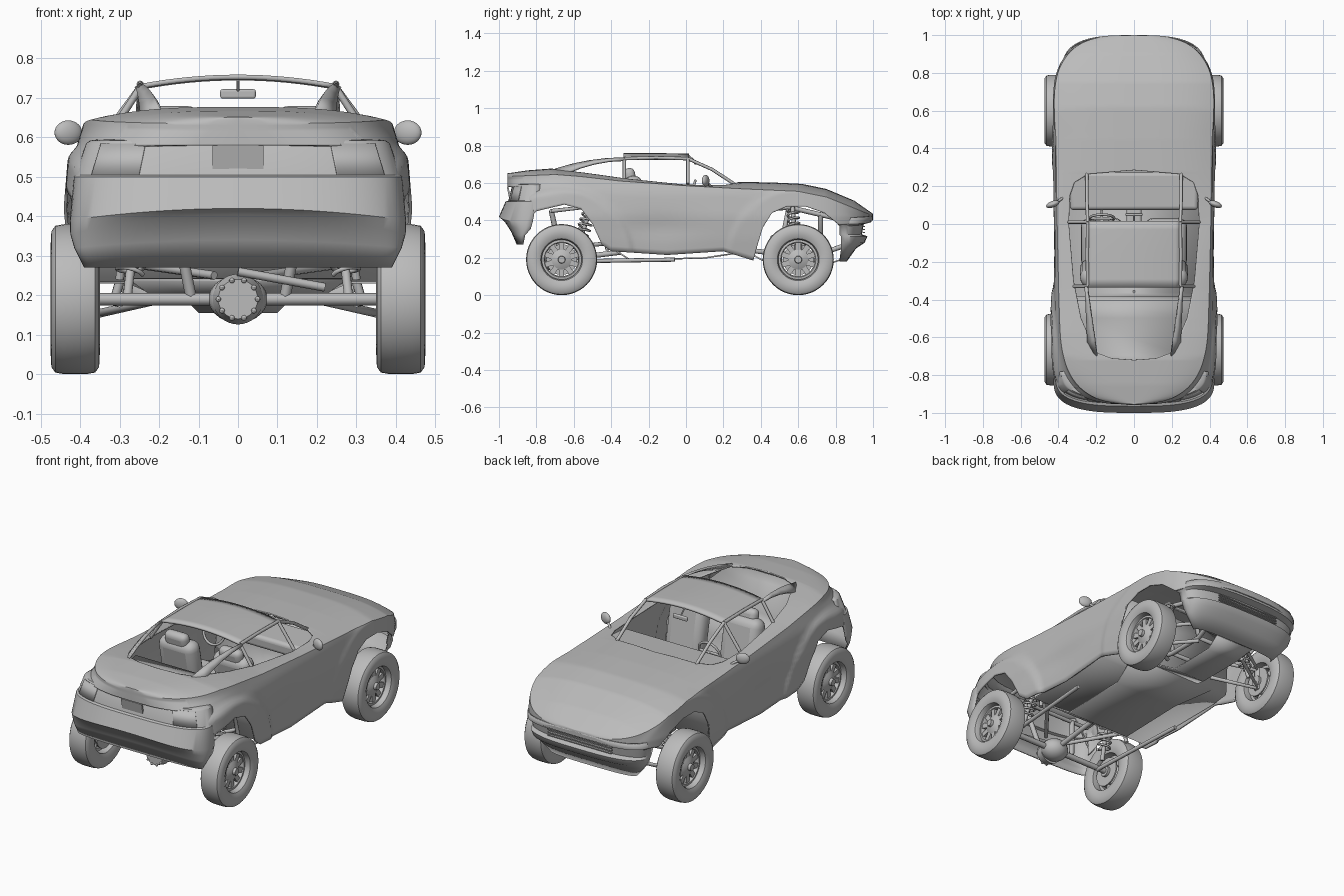
import bpy, bmesh, math
from mathutils import Vector, Matrix

if "Cube" in bpy.data.objects:
    bpy.data.objects.remove(bpy.data.objects["Cube"])

GREY = (0.5, 0.5, 0.5, 1)
grey = bpy.data.materials.new("plain grey")
grey.use_nodes = True
grey.diffuse_color = GREY
grey.node_tree.nodes["Principled BSDF"].inputs["Base Color"].default_value = GREY


def add_object(name, data, mirror=False, solid=0, bevel=0):
    ob = bpy.data.objects.new(name, data)
    bpy.context.collection.objects.link(ob)
    data.materials.append(grey)
    if mirror:
        ob.modifiers.new("mirror", "MIRROR").merge_threshold = 0.002
    if solid:
        m = ob.modifiers.new("thickness", "SOLIDIFY")
        m.thickness, m.offset = solid, -1
    if bevel:
        m = ob.modifiers.new("bevel", "BEVEL")
        m.width, m.segments = bevel, 4
    return ob


def finish(bm, name, **opts):
    bmesh.ops.remove_doubles(bm, verts=bm.verts, dist=0.0005)
    bmesh.ops.recalc_face_normals(bm, faces=bm.faces)
    mesh = bpy.data.meshes.new(name)
    bm.to_mesh(mesh)
    bm.free()
    ob = add_object(name, mesh, **opts)
    bpy.ops.object.select_all(action="DESELECT")
    ob.select_set(True)
    bpy.context.view_layer.objects.active = ob
    bpy.ops.object.shade_smooth_by_angle(angle=math.radians(35))
    return ob


def sheet(name, grid, **opts):
    bm = bmesh.new()
    rows = [[bm.verts.new(p) for p in row] for row in grid]
    for a, b in zip(rows, rows[1:]):
        for i in range(len(a) - 1):
            bm.faces.new((a[i], a[i + 1], b[i + 1], b[i]))
    return finish(bm, name, **opts)


def interp(table, t):
    if t <= table[0][0]:
        return table[0][1]
    for (a, va), (b, vb) in zip(table, table[1:]):
        if t <= b:
            return va + (vb - va) * (t - a) / (b - a)
    return table[-1][1]


def box(name, centre, size, tilt=0, **opts):
    bm = bmesh.new()
    m = Matrix.Translation(centre) @ Matrix.Rotation(tilt, 4, "X") @ Matrix.Diagonal((*size, 1))
    bmesh.ops.create_cube(bm, size=1, matrix=m)
    return finish(bm, name, **opts)


def ball(name, centre, size, turn=0, **opts):
    bm = bmesh.new()
    m = Matrix.Translation(centre) @ Matrix.Rotation(turn, 4, "Z") @ Matrix.Diagonal((*size, 1))
    bmesh.ops.create_uvsphere(bm, u_segments=24, v_segments=14, radius=1, matrix=m)
    return finish(bm, name, **opts)


def curve(name, paths, radius, mirror=True):
    cu = bpy.data.curves.new(name, "CURVE")
    cu.dimensions, cu.bevel_depth, cu.bevel_resolution, cu.use_fill_caps = "3D", radius, 2, True
    for pts in paths:
        sp = cu.splines.new("POLY")
        sp.points.add(len(pts) - 1)
        for p, co in zip(sp.points, pts):
            p.co = (*co, 1)
    return add_object(name, cu, mirror=mirror)


def coil_over(name, a, b, radius=0.03, turns=7):
    # damper with a spring wound around it
    a, b = Vector(a), Vector(b)
    curve(name + "_damper", [[a, b]], 0.012)
    q = (b - a).to_track_quat("Z", "Y")
    pts = []
    for i in range(turns * 14 + 1):
        w = i * math.tau / 14
        pts.append(a.lerp(b, 0.2 + 0.75 * i / turns / 14)
                   + q @ Vector((radius * math.cos(w), radius * math.sin(w), 0)))
    curve(name + "_spring", [pts], 0.006)


# Body shell: one half lofted along the length
REAR, FRONT, AXLE_Z = -0.665, 0.6, 0.19
lower = [(-.87, .58), (-.86, .39), (-.8, .45), (-.65, .485), (-.56, .46), (-.5, .38), (-.45, .27),
         (-.4, .235), (-.1, .215), (.2, .235), (.36, .185), (.38, .26), (.41, .36), (.46, .44),
         (.54, .475), (.64, .475), (.74, .44), (.82, .375), (.95, .385), (1, .4)]
shoulder = [(-.95, .635), (-.7, .645), (-.57, .635), (-.35, .61), (0, .585), (.27, .57),
            (.6, .555), (.75, .525), (.9, .465), (1, .425)]
crown = [(-.95, .652), (-.85, .667), (-.72, .677), (-.5, .66), (0, .6), (.28, .605), (.45, .603),
         (.62, .595), (.75, .568), (.9, .505), (1, .435)]
opening = [(-.72, 0), (-.71, .12), (-.68, .2), (-.5, .28), (-.3, .32), (0, .345), (.15, .34),
           (.22, .315), (.265, .24), (.285, 0)]
tumblehome = [(.18, .93), (.3, .975), (.42, 1), (.55, .975), (.62, .925), (.66, .9)]
WIDTH = .428


def half_width(y, z):
    if y > .55:
        return WIDTH * max(0, 1 - ((y - .55) / .45) ** 3.2) ** .333
    if y < -.5:
        # the deck narrows sooner than the haunches below it
        t = min(1, max(0, (z - .53) / .09))
        u = min(1, (-.5 - y) / .455)
        return WIDTH * ((1 - t) * (1 - u ** 5) ** .25 + t * (1 - u ** 2.8) ** .4)
    return WIDTH


def side_x(y, z):
    flare = 0
    for axle, amount in ((REAR, .014), (FRONT, .006)):
        r = math.hypot(y - axle, z - AXLE_Z)
        t = min(1, max(0, (.4 - r) / .04))
        flare = max(flare, amount * t * t * (3 - 2 * t))
    w = half_width(y, z)
    scoop = .012 * math.exp(-((y + .15) / .2) ** 2 - ((z - .36) / .08) ** 2)
    return w * interp(tumblehome, z) + (flare - scoop) * w / WIDTH


stations = {round(-.95 + .0125 * i, 4) for i in range(156)}
stations |= {y for y, _ in opening + lower if -.95 < y < 1}
stations |= {-.955, -.953, .993, .997, 1}
grid = []
for y in sorted(stations):
    zb, zs, zc = interp(lower, y), interp(shoulder, y), interp(crown, y)
    row = []
    for i in range(15):
        z = zb + (zs - zb) * i / 14
        row.append((side_x(y, z), y, z))
    ws, xi = row[-1][0], interp(opening, y)
    inner = xi / ws if ws > .01 else 0
    for i in range(1, 13):
        u = 1 + (inner - 1) * i / 12
        row.append((ws * u, y, zs + (zc - zs) * (1 - abs(u) ** 3.2)))
    grid.append(row)
sheet("body_shell", grid, mirror=True, solid=0.008)


# Bumpers: rows of (height, tip, half width, side end, drop at the sides) along the plan outline
def wrap(name, rows, start=0, end=180, out=0, **opts):
    g = []
    for z, tip, xh, ye, drop in rows:
        row = []
        for i in range(41):
            a = math.radians(start + (end - start) * i / 40)
            c, s = math.cos(a), math.sin(a)
            row.append(((xh + out) * math.copysign(abs(c) ** .667, c),
                        ye + (tip - ye + math.copysign(out, tip)) * max(s, 0) ** .667,
                        z - drop * abs(c) ** 1.333))
        g.append(row)
    return sheet(name, g, **opts)


tail = [(.6, -.86, .32, -.76, 0), (.592, -.925, .375, -.78, 0), (.585, -.93, .385, -.78, 0),
        (.505, -.95, .412, -.79, 0), (.5, -.965, .416, -.8, 0), (.42, -1, .426, -.82, .03),
        (.405, -.975, .425, -.83, .05), (.34, -.935, .415, -.86, .02), (.27, -.905, .39, -.87, 0)]
wrap("rear_bumper", tail, solid=0.006)
wrap("tail_lamp", tail[2:4], 32, 62, .003, mirror=True, solid=0.003)
nose = [(.425, 1, .38, .8, .01), (.39, .99, .38, .81, .01), (.38, .95, .37, .82, .01),
        (.325, .94, .36, .82, 0), (.315, .97, .36, .83, 0), (.28, .955, .35, .83, 0),
        (.25, .91, .33, .83, 0), (.18, .86, .27, .82, 0)]
wrap("front_bumper", nose, solid=0.006)
box("number_plate", (0, -.947, .548), (.13, .009, .065), tilt=.2)
for i in range(3):
    box("grille_bar", (0, .95, .335 + .016 * i), (.4, .012, .005))

# Roof panel, window frame and pillars
roof = []
for i in range(9):
    y = -.335 + .35 * i / 8
    roof.append([(.25 * j / 8, y, .735 + .024 * (1 - (j / 8) ** 2) - .1 * max(0, y + .15) ** 2)
                 for j in range(-8, 9)])
sheet("roof_panel", roof, solid=0.012)
curve("window_pillars", [[(.245, .01, .73), (.25, .14, .672), (.25, .265, .59)],
                         [(.245, .01, .73), (.345, .01, .595)],
                         [(.245, -.33, .73), (.32, -.33, .615)],
                         [(.245, .01, .73), (.248, -.16, .735), (.245, -.33, .73)]], .009)
sheet("rear_pillar", [[(.25 - .05 * t, -.33 - .37 * t, .737 - .06 * t * t),
                       (.262 - .015 * t, -.33 - .32 * t, .727 - .075 * t * t)]
                      for t in (0, .25, .5, .75, 1)], mirror=True, solid=0.012)

# Mirrors
ball("door_mirror", (.43, .105, .612), (.037, .017, .031), turn=-.35, mirror=True)
curve("mirror_stalk", [[(.375, .14, .575), (.395, .125, .59), (.425, .108, .605)]], .007)
box("inside_mirror", (0, .05, .71), (.09, .015, .024), bevel=.006)
curve("inside_mirror_stem", [[(0, .05, .715), (0, .01, .75)]], .004, mirror=False)


# Cabin: tub, dashboard, seats and steering wheel
def cross_panel(name, path):
    sheet(name, [[(-w, y, z), (w, y, z)] for w, y, z in path], solid=0.008)


cross_panel("cabin_floor", [(.36, .36, .55), (.37, .34, .4), (.37, .33, .23), (.39, .2, .235),
                            (.39, -.37, .235), (.39, -.39, .42), (.36, -.41, .53), (.32, -.5, .55),
                            (.26, -.7, .62), (.25, -.735, .655)])
cross_panel("belly_pan", [(.28, .33, .23), (.2, .1, .195), (.2, -.3, .185), (.27, -.38, .235)])
cross_panel("skid_plate", [(.12, .84, .19), (.1, .74, .155), (.1, .46, .155), (.17, .33, .225)])
box("dashboard", (0, .175, .545), (.68, .2, .07), bevel=.02, tilt=.05)
box("centre_console", (0, -.08, .3), (.08, .45, .12), bevel=.015)
box("seat_cushion", (.17, -.1, .33), (.22, .26, .11), bevel=.04, tilt=.12, mirror=True)
box("seat_back", (.17, -.26, .48), (.23, .1, .32), bevel=.045, tilt=.2, mirror=True)
box("headrest", (.17, -.3, .635), (.14, .06, .09), bevel=.028, tilt=.2, mirror=True)
ring = [(-.17 + .065 * math.cos(i * math.tau / 32), .03 + .02 * math.sin(i * math.tau / 32),
         .55 + .062 * math.sin(i * math.tau / 32)) for i in range(33)]
curve("steering_wheel", [ring, [ring[0], ring[16]], [(-.17, .03, .55), (-.17, .12, .53)]], .007, mirror=False)


# Wheels
def lathe(name, profile, y, steps=48):
    bm = bmesh.new()
    vs = [bm.verts.new((x, y, AXLE_Z + r)) for r, x in profile]
    es = [bm.edges.new(p) for p in zip(vs, vs[1:])]
    bmesh.ops.spin(bm, geom=vs + es, cent=(0, y, AXLE_Z), axis=(1, 0, 0), angle=math.tau, steps=steps)
    return finish(bm, name, mirror=True)


for label, y in (("rear", REAR), ("front", FRONT)):
    lathe(label + "_tyre", [(.108, .36), (.135, .35), (.172, .352), (.186, .362), (.19, .385), (.19, .44),
                            (.186, .463), (.172, .473), (.135, .475), (.112, .464), (.106, .45),
                            (.106, .375), (.108, .36)], y)
    lathe(label + "_rim_lip", [(.106, .435), (.094, .437), (.088, .425), (.09, .4), (.106, .4), (.106, .435)], y)
    lathe(label + "_hub", [(0, .46), (.018, .46), (.02, .445), (.042, .438), (.056, .43), (.056, .405),
                           (.03, .39), (.03, .35), (0, .35)], y)
    lathe(label + "_brake_disc", [(.03, .372), (.082, .372), (.082, .364), (.03, .364)], y)
    bm = bmesh.new()
    for i in range(10):
        m = (Matrix.Translation((.422, y, AXLE_Z)) @ Matrix.Rotation(i * math.tau / 10, 4, "X")
             @ Matrix.Translation((0, 0, .072)) @ Matrix.Diagonal((.02, .028, .046, 1)))
        bmesh.ops.create_cube(bm, size=1, matrix=m)
    finish(bm, label + "_spokes", mirror=True)

# Rear suspension: solid axle with differential, links and springs
curve("rear_axle", [[(0, REAR, AXLE_Z), (.38, REAR, AXLE_Z)]], .016)
ball("differential", (0, REAR, AXLE_Z), (.075, .07, .06))
bm = bmesh.new()
bmesh.ops.create_cone(bm, cap_ends=True, segments=32, radius1=.064, radius2=.05, depth=.05,
                      matrix=Matrix.Translation((0, REAR - .06, AXLE_Z)) @ Matrix.Rotation(math.pi / 2, 4, "X"))
for i in range(10):
    a = i * math.tau / 10
    bmesh.ops.create_uvsphere(bm, u_segments=8, v_segments=6, radius=.007, matrix=Matrix.Translation(
        (.05 * math.cos(a), REAR - .085, AXLE_Z + .05 * math.sin(a))))
finish(bm, "differential_cover")
curve("rear_links", [[(.3, REAR, .18), (.34, -.06, .19)], [(.06, REAR, .25), (.27, -.4, .28)],
                     [(.27, -.72, .45), (.27, -.45, .48), (.3, -.42, .24)],
                     [(.27, -.72, .45), (0, -.72, .45)]], .011)
curve("track_bar", [[(0, -.72, .26), (.22, -.7, .22)]], .011, mirror=False)
curve("drive_shaft", [[(0, REAR, AXLE_Z), (0, -.35, .23)]], .014, mirror=False)
coil_over("rear_coil", (.28, -.6, .2), (.25, -.51, .46), radius=.034)
curve("rear_damper", [[(.12, REAR, .2), (.17, -.72, .45)]], .014)

# Front suspension: wishbones, springs and frame rails
for z in (.15, .26):
    curve("front_wishbone", [[(.15, .46, z + .05), (.37, FRONT, z), (.15, .72, z + .05)]], .011)
curve("front_upright", [[(.37, FRONT, .14), (.37, FRONT, .27)]], .02)
curve("front_frame", [[(.16, .34, .24), (.15, .5, .22), (.15, .72, .22), (.17, .86, .27)],
                      [(.3, .34, .45), (.2, .55, .47), (.2, .85, .4)],
                      [(0, .5, .22), (.15, .5, .22), (.2, .55, .47), (0, .55, .47)],
                      [(0, .72, .22), (.15, .72, .22), (.2, .72, .43)]], .013)
coil_over("front_coil", (.31, .59, .2), (.23, .57, .47))
